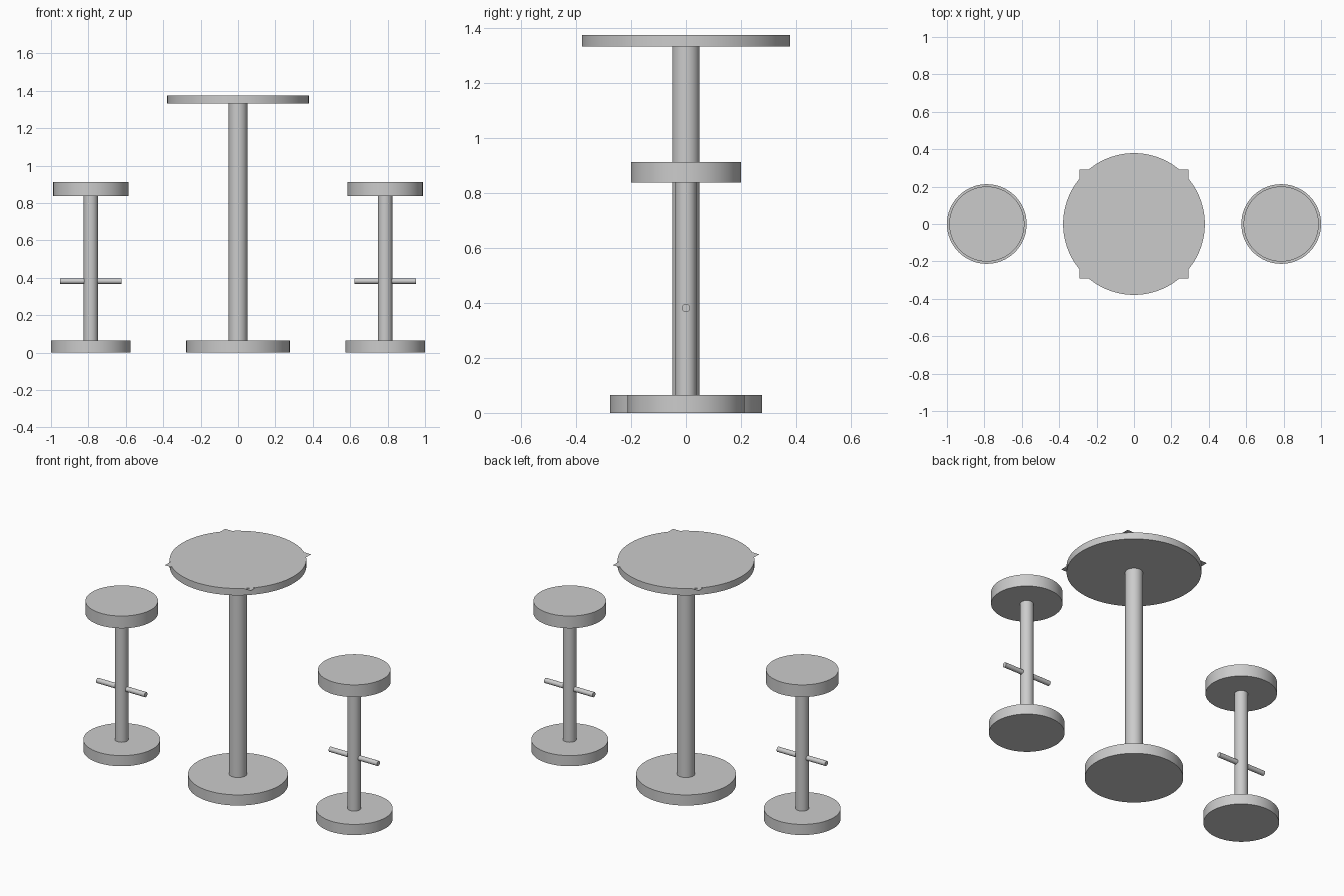
import bpy
import math

cube = bpy.data.objects.get("Cube")
if cube:
    bpy.data.objects.remove(cube, do_unlink=True)

# One plain grey for everything
grey = bpy.data.materials.new("plain grey")
grey.use_nodes = True
colour = (0.6, 0.6, 0.6, 1)
grey.diffuse_color = colour
grey.node_tree.nodes["Principled BSDF"].inputs["Base Color"].default_value = colour

TABLE_TOP = 1.375
BASE_TOP = 0.065
SEAT_BOTTOM = 0.838


def cylinder(name, x, radius, bottom, top, sides=64):
    """Upright cylinder between two heights."""
    bpy.ops.mesh.primitive_cylinder_add(
        vertices=sides, radius=radius, depth=top - bottom,
        location=(x, 0, (bottom + top) / 2))
    return finish(name)


def finish(name):
    obj = bpy.context.object
    obj.name = name
    obj.data.materials.append(grey)
    bpy.ops.object.shade_smooth_by_angle(angle=math.radians(30))
    return obj


# Table
cylinder("table_base", 0, 0.277, 0, BASE_TOP, 96)
cylinder("table_post", 0, 0.05, BASE_TOP, 1.333)
cylinder("table_top", 0, 0.379, 1.333, TABLE_TOP, 96)

# Thin square sheet whose corners peek out past the round top
bpy.ops.mesh.primitive_plane_add(size=0.582, location=(0, 0, TABLE_TOP - 0.001))
finish("table_top_sheet")

# Two matching stools
for side, x in (("left", 0.787), ("right", -0.787)):
    cylinder(side + "_stool_base", x, 0.213, 0, BASE_TOP)
    cylinder(side + "_stool_post", x, 0.038, BASE_TOP, SEAT_BOTTOM, 48)
    cylinder(side + "_stool_seat", x, 0.201, SEAT_BOTTOM, 0.913)
    # Footrest bar through the post
    bpy.ops.mesh.primitive_cylinder_add(
        vertices=32, radius=0.015, depth=0.327,
        location=(x, 0, 0.382), rotation=(0, math.pi / 2, 0))
    finish(side + "_stool_footrest")
